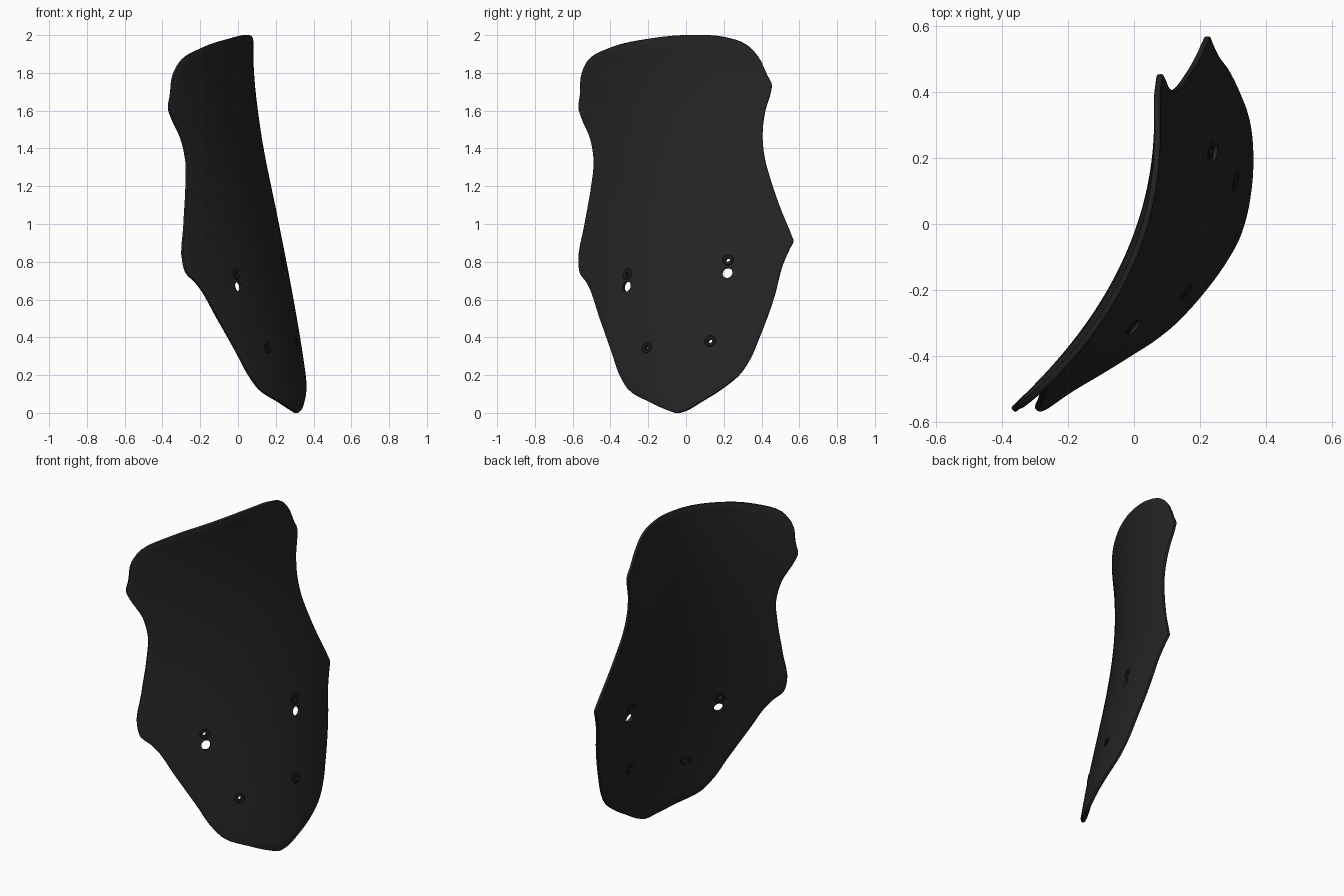
import bpy, bmesh, math
from mathutils import Vector, Matrix

if "Cube" in bpy.data.objects:
    bpy.data.objects.remove(bpy.data.objects["Cube"])

THICK = 0.02

# Outline of the screen (y, z, x), clockwise seen from +x
OUTLINE = [
    (.05, 2.0, .05), (.2, 1.99, .075), (.32, 1.95, .088), (.38, 1.89, .09), (.43, 1.79, .09),
    (.455, 1.735, .09), (.45, 1.70, .09), (.42, 1.6, .095), (.405, 1.47, .11), (.415, 1.36, .13),
    (.45, 1.23, .165), (.51, 1.06, .205), (.56, .94, .238), (.57, .91, .24), (.555, .88, .245),
    (.515, .79, .26), (.47, .62, .28), (.39, .4, .32), (.34, .285, .345), (.29, .21, .355),
    (.2, .135, .36), (.08, .06, .358), (-.01, .01, .34), (-.05, 0, .33), (-.1, .015, .30),
    (-.2, .06, .22), (-.31, .125, .11), (-.345, .18, .07), (-.4, .33, 0), (-.46, .5, -.1),
    (-.53, .69, -.22), (-.565, .74, -.26), (-.572, .79, -.27), (-.54, 1.0, -.27),
    (-.505, 1.2, -.275), (-.492, 1.33, -.285), (-.51, 1.45, -.305), (-.56, 1.57, -.355),
    (-.572, 1.61, -.365), (-.565, 1.68, -.35), (-.555, 1.8, -.315), (-.52, 1.87, -.28),
    (-.4, 1.935, -.18), (-.2, 1.98, -.04)]
INNER = [(-.31, .67, .01), (.22, .74, .245), (-.21, .34, .15), (.12, .38, .305),
         (.25, 1.4, .115), (.3, 1.0, .21), (0, 1.0, .13), (0, 1.5, .06)]


# Smooth curved sheet x(y, z): polynomial fitted to the points above
def terms(y, z):
    w = z - 1
    return [1, y, y*y, y**3, w, w*w, w**3, y*w, y*y*w, y*w*w, y*y*w*w, y**3*w]


def fit(points):
    n = len(terms(0, 0))
    m = [[0.0] * (n + 1) for _ in range(n)]
    for y, z, x in points:
        t = terms(y, z)
        for i in range(n):
            for j in range(n):
                m[i][j] += t[i] * t[j]
            m[i][n] += t[i] * x
    for i in range(n):
        p = max(range(i, n), key=lambda r: abs(m[r][i]))
        m[i], m[p] = m[p], m[i]
        for r in range(n):
            if r != i:
                f = m[r][i] / m[i][i]
                m[r] = [a - f * b for a, b in zip(m[r], m[i])]
    return [m[i][n] / m[i][i] for i in range(n)]


COEF = fit(OUTLINE + INNER * 2)


def surf(y, z):
    return Vector((sum(c * t for c, t in zip(COEF, terms(y, z))), y, z))


def normal(y, z, e=.01):
    return (surf(y + e, z) - surf(y - e, z)).cross(surf(y, z + e) - surf(y, z - e)).normalized()


def spline(points, steps):
    out, n = [], len(points)
    for i in range(n):
        a, b, c, d = (Vector(points[(i + k) % n][:2]) for k in (-1, 0, 1, 2))
        # centripetal-style tangents avoid overshoot at the tight corners
        l0, l1, l2 = (b - a).length, (c - b).length, (d - c).length
        m0 = ((b - a) / l0 * l1 + (c - b) / l1 * l0) / (l0 + l1) * l1
        m1 = ((c - b) / l1 * l2 + (d - c) / l2 * l1) / (l1 + l2) * l1
        for s in range(steps):
            t = s / steps
            out.append((2*t**3 - 3*t*t + 1) * b + (t**3 - 2*t*t + t) * m0
                       + (3*t*t - 2*t**3) * c + (t**3 - t*t) * m1)
    return out


def make_object(name, bm, mat=None):
    me = bpy.data.meshes.new(name)
    bm.to_mesh(me)
    bm.free()
    ob = bpy.data.objects.new(name, me)
    bpy.context.collection.objects.link(ob)
    if mat:
        me.materials.append(mat)
    return ob


def material(name, v):
    m = bpy.data.materials.new(name)
    m.diffuse_color = (v, v, v, 1)
    m.use_nodes = True
    m.node_tree.nodes["Principled BSDF"].inputs["Base Color"].default_value = m.diffuse_color
    return m


smoke = material("smoked_black", .018)
rubber = material("rubber_black", .012)

# Screen: concentric rings shrinking to the middle, laid on the curved sheet
rim = list(reversed(spline(OUTLINE, 4)))
centre, RINGS = Vector((-.03, 1.2)), 20
bm = bmesh.new()
rings = []
for r in range(RINGS, 0, -1):
    rings.append([bm.verts.new(surf(*(centre + (p - centre) * r / RINGS))) for p in rim])
mid = bm.verts.new(surf(*centre))
n = len(rim)
for a, b in zip(rings, rings[1:]):
    for i in range(n):
        j = (i + 1) % n
        bm.faces.new((a[i], a[j], b[j], b[i]))
for i in range(n):
    bm.faces.new((rings[-1][i], rings[-1][(i + 1) % n], mid))
screen = make_object("windscreen", bm, smoke)
mod = screen.modifiers.new("thickness", 'SOLIDIFY')
mod.thickness, mod.offset = THICK, -1
mod = screen.modifiers.new("soft_rim", 'BEVEL')
mod.width, mod.segments, mod.limit_method, mod.angle_limit = .006, 2, 'ANGLE', math.radians(50)


def frame(y, z):
    nrm = normal(y, z)
    return Matrix.Translation(surf(y, z) - nrm * THICK / 2) @ nrm.to_track_quat('Z', 'Y').to_matrix().to_4x4()


# Mounting holes: two wide openings and four small bolt holes
WIDE = [(-.315, .67), (.218, .742)]
BOLTS = [(-.312, .735), (.222, .81), (-.208, .345), (.128, .38)]
bm = bmesh.new()
for spots, rad in ((WIDE, .028), (BOLTS, .012)):
    for y, z in spots:
        bmesh.ops.create_cone(bm, cap_ends=True, segments=24, radius1=rad, radius2=rad,
                              depth=.12, matrix=frame(y, z))
cutter = make_object("hole_cutter", bm)
cutter.hide_render = True
mod = screen.modifiers.new("holes", 'BOOLEAN')
mod.object, mod.solver = cutter, 'EXACT'

# Bake the modifiers and drop the cutter
deps = bpy.context.evaluated_depsgraph_get()
baked = bpy.data.meshes.new_from_object(screen.evaluated_get(deps))
screen.modifiers.clear()
screen.data = baked
bpy.data.objects.remove(cutter)

# Grommets: low rounded sleeves around each bolt hole
PROFILE = [(.011, -.013), (.026, -.013), (.031, -.009), (.031, .009), (.026, .013), (.011, .013)]
parts = [screen]
for k, (y, z) in enumerate(BOLTS):
    bm = bmesh.new()
    loops = []
    for i in range(24):
        a = i * math.tau / 24
        loops.append([bm.verts.new((r * math.cos(a), r * math.sin(a), h)) for r, h in PROFILE])
    for i in range(24):
        a, b = loops[i], loops[(i + 1) % 24]
        for j in range(6):
            q = (j + 1) % 6
            bm.faces.new((a[j], b[j], b[q], a[q]))
    bmesh.ops.recalc_face_normals(bm, faces=bm.faces)
    bm.transform(frame(y, z))
    parts.append(make_object(f"grommet_{k + 1}", bm, rubber))

for ob in parts:
    ob.select_set(True)
bpy.context.view_layer.objects.active = screen
bpy.ops.object.shade_smooth_by_angle(angle=math.radians(35))
